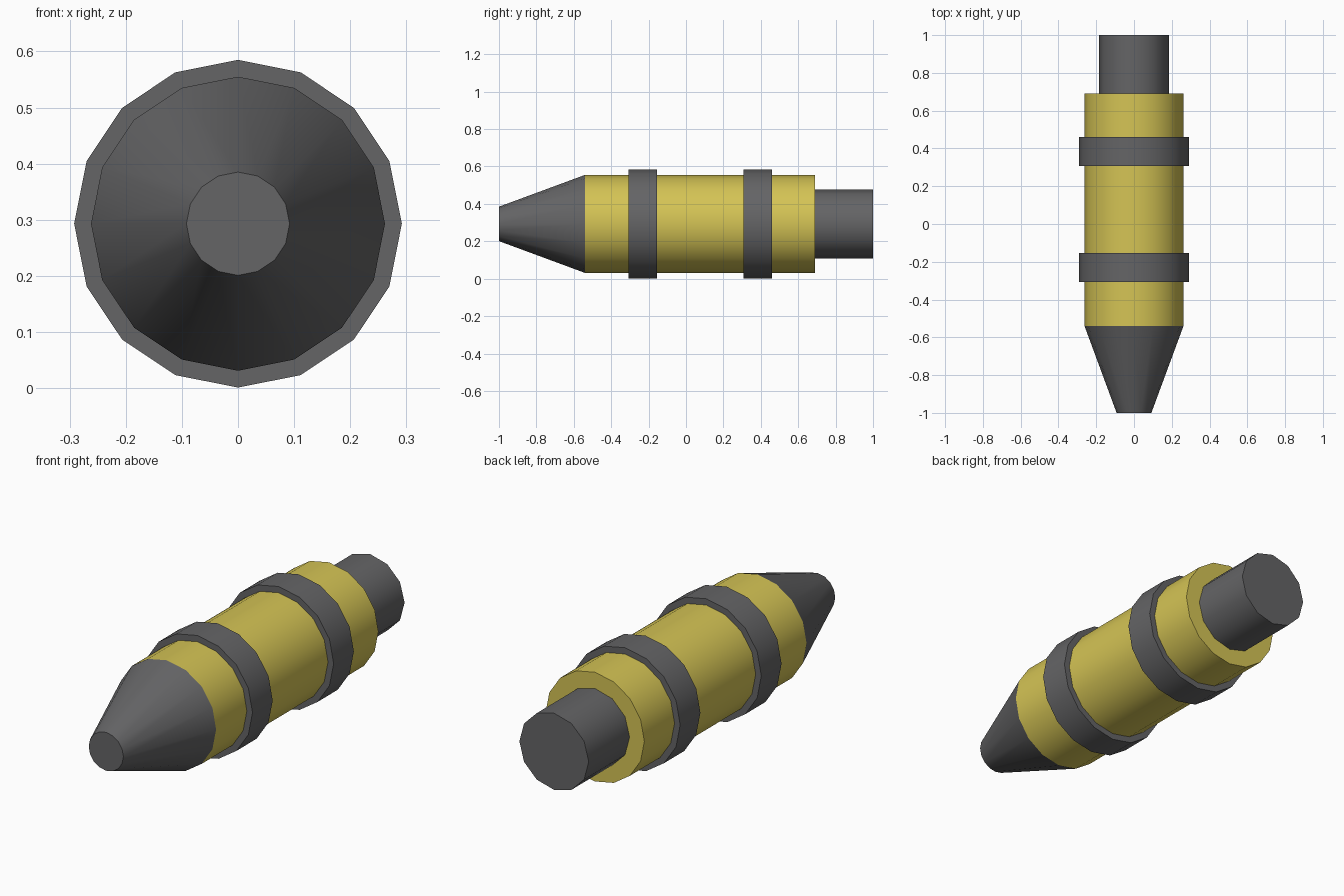
import bpy
import math

cube = bpy.data.objects.get("Cube")
if cube:
    bpy.data.objects.remove(cube, do_unlink=True)

AXIS_Z = 0.293


def make_material(name, color):
    mat = bpy.data.materials.new(name)
    mat.use_nodes = True
    mat.diffuse_color = color
    mat.node_tree.nodes["Principled BSDF"].inputs["Base Color"].default_value = color
    return mat


yellow = make_material("mustard yellow", (0.66, 0.55, 0.09, 1))
grey = make_material("dark grey", (0.128, 0.128, 0.132, 1))


def turned_part(name, front, back, front_radius, back_radius, sides, mat):
    """Capped cylinder or cone lying along y, with a corner at the top."""
    bpy.ops.mesh.primitive_cone_add(
        vertices=sides, radius1=back_radius, radius2=front_radius,
        depth=back - front, location=(0, (front + back) / 2, AXIS_Z),
        rotation=(math.pi / 2, 0, 0))
    obj = bpy.context.object
    obj.name = name
    obj.data.materials.append(mat)
    bpy.ops.object.transform_apply(location=False, rotation=True, scale=False)
    bpy.ops.object.shade_smooth_by_angle(angle=math.radians(40))
    return obj


# Main casing
turned_part("body", -0.54, 0.69, 0.262, 0.262, 16, yellow)

# Tapered tip with a flat end
turned_part("nose_cone", -1.0, -0.54, 0.092, 0.262, 16, grey)

# Raised bands around the casing
for name, front in (("front_band", -0.307), ("rear_band", 0.308)):
    turned_part(name, front, front + 0.153, 0.292, 0.292, 16, grey)

# Narrow rear stub
turned_part("tail_stub", 0.69, 1.0, 0.184, 0.184, 12, grey)
